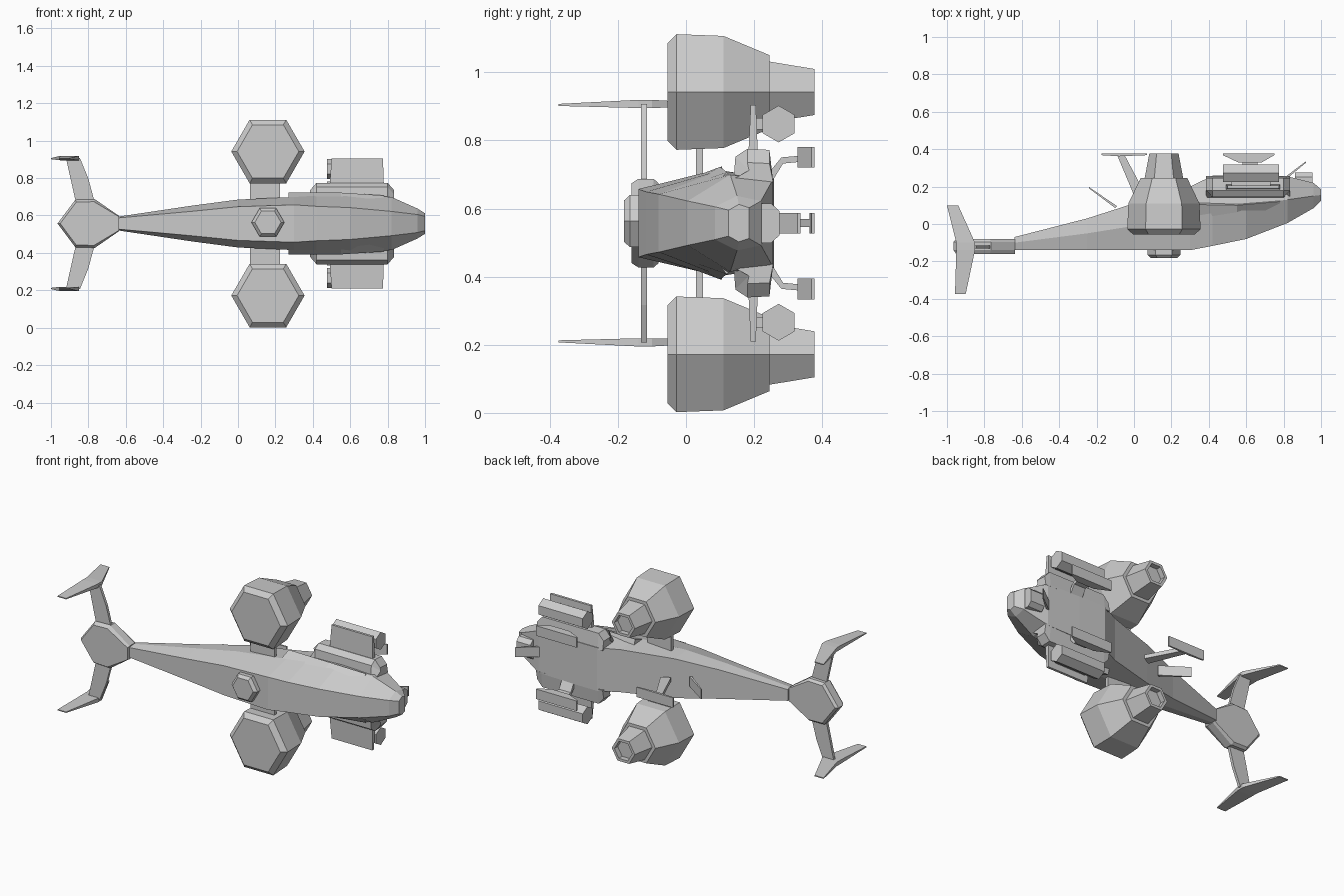
import bpy, bmesh
from math import cos, sin, pi
from mathutils import Vector

ZC = 0.557  # height of the craft's mirror plane; h below is the offset from it


def loft(name, rings):
    """Skin a closed solid through rings of (x, y, h) points."""
    bm = bmesh.new()
    vs = [[bm.verts.new((x, y, h + ZC)) for x, y, h in r] for r in rings]
    n = len(vs[0])
    for a, b in zip(vs, vs[1:]):
        for i in range(n):
            j = (i + 1) % n
            bm.faces.new((a[i], a[j], b[j], b[i]))
    bm.faces.new(vs[0])
    bm.faces.new(vs[-1])
    bmesh.ops.recalc_face_normals(bm, faces=bm.faces)
    me = bpy.data.meshes.new(name)
    bm.to_mesh(me)
    bm.free()
    ob = bpy.data.objects.new(name, me)
    bpy.context.collection.objects.link(ob)
    return ob


def pair(name, rings):
    """Make a part on both sides of the mirror plane."""
    for side, s in (("left", 1), ("right", -1)):
        loft(f"{name}_{side}", [[(x, y, h * s) for x, y, h in r] for r in rings])


def prism_h(pts, h0, h1):
    return [[(x, y, h) for x, y in pts] for h in (h0, h1)]


def prism_y(pts, y0, y1):
    return [[(x, y, h) for x, h in pts] for y in (y0, y1)]


def prism_x(pts, x0, x1):
    return [[(x, y, h) for y, h in pts] for x in (x0, x1)]


def hexagon_y(cx, ch, r, y):
    return [(cx + r * cos(i * pi / 3), y, ch + r * sin(i * pi / 3)) for i in range(6)]


# Fuselage: x, then (y, half width) for deck, waist and belly
sections = [
    (-0.64, -.14, .030, -.10, .037, -.07, .034),
    (-0.25, -.14, .065, -.05, .095, .03, .088),
    (0.00, -.14, .090, -.01, .128, .11, .120),
    (0.30, -.14, .100, .04, .142, .20, .130),
    (0.42, -.117, .092, .07, .152, .258, .132),
    (0.60, -.08, .085, .10, .155, .258, .132),
    (0.82, .005, .065, .13, .142, .255, .128),
    (0.96, .085, .048, .15, .080, .22, .065),
    (1.00, .125, .038, .155, .055, .185, .045),
]
loft("fuselage", [[(x, a, p), (x, b, q), (x, c, r), (x, c, -r), (x, b, -q), (x, a, -p)]
                  for x, a, p, b, q, c, r in sections])

# Angled strakes beside the cockpit
pair("side_strake", [[(.27, -.02, .12), (.27, .105, .166), (.27, .12, .12)],
                     [(.55, -.02, .10), (.55, .10, .165), (.55, .12, .12)],
                     [(.78, .06, .08), (.78, .12, .15), (.78, .14, .12)]])

# Roof turret
loft("roof_turret", [hexagon_y(.16, .006, r, y) for r, y in ((.088, -.10), (.088, -.165), (.07, -.182))])

# Engine pods with recessed nozzles, carried on a thin cross wing
pod = [(.165, -.055), (.196, -.028), (.190, .11), (.125, .245), (.103, .245), (.078, .377),
       (.060, .377), (.060, .345)]
pair("engine_pod", [hexagon_y(.16, .385, r, y) for r, y in pod])
loft("engine_wing", prism_h([(.065, .03), (.225, .03), (.225, .05), (.065, .05)], -.27, .27))

# Tail hub with chamfered rims
hub = [(-.965, 0), (-.87, .127), (-.765, .130), (-.635, .04), (-.635, -.04), (-.765, -.130), (-.87, -.127)]


def hub_ring(k, y):
    return [(-.82 + (x + .82) * (k if x < -.7 else 1), y, h * k) for x, h in hub]


loft("tail_hub", [hub_ring(.9, -.16), hub_ring(1, -.14), hub_ring(1, -.095), hub_ring(.9, -.08)])

# Tail arms and swept tip fins
pair("tail_arm", prism_y([(-.866, .11), (-.765, .11), (-.80, .24), (-.845, .35), (-.92, .35)], -.132, -.115))


def fin_ring(x0, x1, y, h0, h1):
    return [(x0, y, h0), (x1, y, h0), (x1, y, h1), (x0, y, h1)]


pair("tail_fin", [fin_ring(-1, -.94, .10, .344, .350), fin_ring(-.95, -.85, -.10, .338, .362),
                  fin_ring(-.95, -.85, -.14, .338, .362), fin_ring(-.957, -.90, -.375, .344, .350)])

# Side sponsons with chamfered ends
pair("sponson", [[(x, .14, .13), (x, .145 + d, .195 - d), (x, .18, .218 - d), (x, .245, .215 - d), (x, .256, .12)]
                 for x, d in ((.385, .04), (.42, 0), (.80, 0), (.835, .04))])

# Stub wings, pylons and hexagonal launchers
pair("stub_wing", [[(.49, .183, .20), (.78, .183, .20), (.78, .211, .20), (.49, .211, .20)],
                   [(.50, .190, .347), (.775, .190, .347), (.775, .205, .347), (.50, .205, .347)]])
pair("launcher_pylon", prism_x([(.20, .275), (.23, .275), (.23, .308), (.20, .308)], .52, .73))
pair("launcher", prism_x([(.272 + .054 * sin(i * pi / 3), .291 + .054 * cos(i * pi / 3)) for i in range(6)],
                         .475, .775))

# Front landing skids on bent struts
foot = [(.475, .377), (.75, .377), (.75, .368), (.68, .328), (.56, .328), (.475, .368)]
pair("front_skid", prism_h(foot, .163, .224))
pair("front_strut", prism_x([(.245, .11), (.285, .175), (.335, .18), (.335, .198), (.28, .193), (.245, .15)],
                            .58, .66))

# Rear landing skid
loft("rear_skid", prism_h([(-.175, .377), (.07, .377), (.07, .368), (-.08, .362), (-.175, .368)], -.03, .03))
loft("rear_strut", prism_h([(-.09, .368), (-.05, .368), (.06, .16), (.01, .13)], -.012, .012))

# Open gear doors, fore and aft
loft("rear_door", prism_h([(-.24, .197), (-.09, .095), (-.10, .085), (-.24, .190)], -.03, .03))
loft("front_door", prism_h([(.80, .245), (.92, .336), (.92, .328), (.82, .245)], -.03, .03))

# Chin sensor block
chin = [(.19, -.035), (.19, .035), (.215, .058), (.25, .058), (.275, .035), (.275, -.035), (.25, -.058), (.215, -.058)]
loft("chin_sensor", prism_x(chin, .86, .955))
